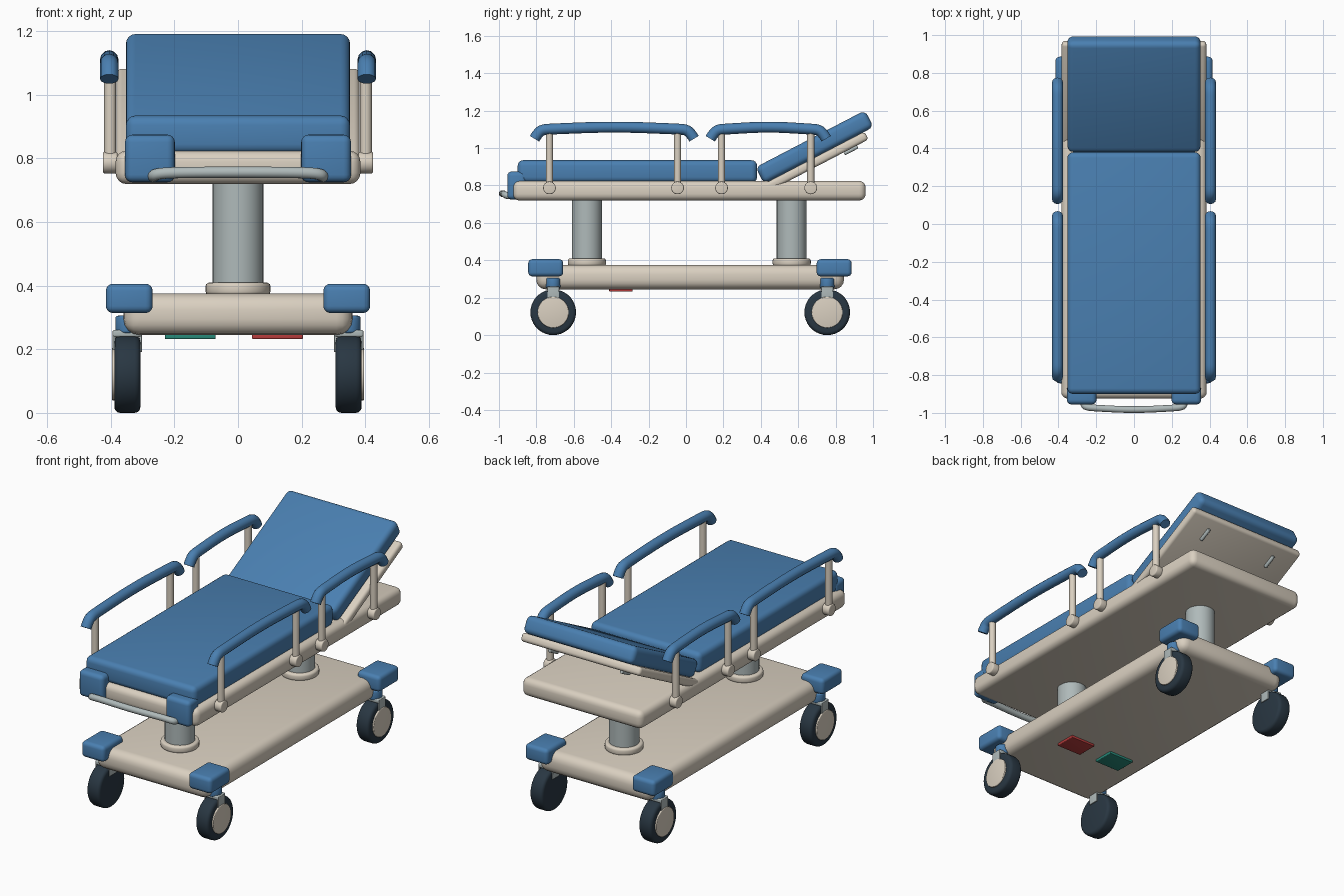
import bpy, bmesh, math
from mathutils import Matrix, Vector

if "Cube" in bpy.data.objects:
    bpy.data.objects.remove(bpy.data.objects["Cube"])


def material(name, rgb):
    m = bpy.data.materials.new(name)
    m.diffuse_color = (*rgb, 1)
    m.use_nodes = True
    m.node_tree.nodes["Principled BSDF"].inputs["Base Color"].default_value = m.diffuse_color
    return m


BLUE = material("padding blue", (0.068, 0.214, 0.440))
BEIGE = material("warm beige", (0.70, 0.63, 0.53))
GREY = material("metal grey", (0.43, 0.49, 0.49))
DARK = material("tyre dark", (0.022, 0.038, 0.055))
RED = material("pedal red", (0.47, 0.045, 0.045))
GREEN = material("pedal green", (0.02, 0.25, 0.19))


def smooth(ob, angle=35):
    bpy.ops.object.select_all(action='DESELECT')
    bpy.context.view_layer.objects.active = ob
    ob.select_set(True)
    bpy.ops.object.shade_smooth_by_angle(angle=math.radians(angle))


def finish(name, bm, mat):
    me = bpy.data.meshes.new(name)
    bm.to_mesh(me)
    bm.free()
    me.materials.append(mat)
    ob = bpy.data.objects.new(name, me)
    bpy.context.collection.objects.link(ob)
    smooth(ob)
    return ob


def box(name, center, size, mat, bevel=0.02, tilt=0.0):
    bm = bmesh.new()
    bmesh.ops.create_cube(bm, size=1)
    bmesh.ops.scale(bm, vec=size, verts=bm.verts)
    if bevel:
        bmesh.ops.bevel(bm, geom=bm.edges[:], offset=bevel, segments=4, profile=0.5, affect='EDGES')
    bm.transform(Matrix.Translation(center) @ Matrix.Rotation(tilt, 4, 'X'))
    return finish(name, bm, mat)


def cylinder(name, center, radius, depth, mat, axis='Z', bevel=0.0, tilt=0.0, sides=32):
    bm = bmesh.new()
    bmesh.ops.create_cone(bm, cap_ends=True, segments=sides, radius1=radius, radius2=radius, depth=depth)
    if bevel:
        rims = [e for e in bm.edges if any(len(f.verts) > 4 for f in e.link_faces)]
        bmesh.ops.bevel(bm, geom=rims, offset=bevel, segments=3, profile=0.5, affect='EDGES')
    rot = Matrix.Rotation(math.pi / 2, 4, 'Y') if axis == 'X' else Matrix.Rotation(tilt, 4, 'X')
    bm.transform(Matrix.Translation(center) @ rot)
    return finish(name, bm, mat)


def tube(name, points, radius, mat):
    cu = bpy.data.curves.new(name, 'CURVE')
    cu.dimensions = '3D'
    cu.bevel_depth = radius
    cu.bevel_resolution = 4
    cu.use_fill_caps = True
    sp = cu.splines.new('NURBS')
    sp.points.add(len(points) - 1)
    for p, co in zip(sp.points, points):
        p.co = (*co, 1)
    sp.order_u = 3
    sp.use_endpoint_u = True
    sp.resolution_u = 5
    cu.materials.append(mat)
    ob = bpy.data.objects.new(name, cu)
    bpy.context.collection.objects.link(ob)
    bpy.ops.object.select_all(action='DESELECT')
    bpy.context.view_layer.objects.active = ob
    ob.select_set(True)
    bpy.ops.object.convert(target='MESH')
    smooth(bpy.context.object, 50)


# Base with two lift columns
box("base", (0, 0.022, 0.31), (0.72, 1.645, 0.13), BEIGE, 0.05)
for end, y in (("foot", -0.53), ("head", 0.565)):
    cylinder(end + "_column", (0, y, 0.555), 0.08, 0.37, GREY)
    cylinder(end + "_column_collar", (0, y, 0.39), 0.102, 0.04, BEIGE, bevel=0.012)

# Brake pedals under the base
box("green_pedal", (-0.15, -0.348, 0.24), (0.16, 0.125, 0.016), GREEN, 0.004)
box("red_pedal", (0.124, -0.348, 0.24), (0.16, 0.125, 0.016), RED, 0.004)

# Deck and mattress
box("deck", (0, 0.018, 0.772), (0.77, 1.885, 0.105), BEIGE, 0.035)
box("mattress", (0, -0.26, 0.875), (0.705, 1.28, 0.12), BLUE, 0.03)

# Raised backrest on its panel
TILT = math.radians(27.5)
along = Vector((0, math.cos(TILT), math.sin(TILT)))
down = Vector((0, math.sin(TILT), -math.cos(TILT)))
back = Vector((0, 0.6875, 1.005))
box("back_mattress", back, (0.705, 0.66, 0.10), BLUE, 0.03, TILT)
box("back_panel", back + down * 0.073 - along * 0.035, (0.765, 0.62, 0.048), BEIGE, 0.018, TILT)

for side, s in (("left", -1), ("right", 1)):
    # Small grips under the back panel
    cylinder(side + "_back_grip", Vector((s * 0.23, 0, 0)) + back + down * 0.104 + along * 0.165,
             0.010, 0.08, GREY, tilt=TILT - math.pi / 2, bevel=0.003, sides=16)

    # Foot end bumper pads
    box(side + "_foot_pad", (s * 0.277, -0.905, 0.80), (0.157, 0.10, 0.15), BLUE, 0.024)

    # Side rails: arched grip, two posts, pivot discs
    for part, y0, y1, posts in (("front", -0.81, 0.043, (-0.73, -0.045)),
                                ("back", 0.13, 0.75, (0.19, 0.667))):
        x = s * 0.405
        m = (y0 + y1) / 2
        tube(f"{side}_{part}_rail",
             [(x, y0, 1.05), (x, y0 + 0.015, 1.075), (x, y0 + 0.04, 1.098), (x, y0 + 0.09, 1.102),
              (x, m, 1.115),
              (x, y1 - 0.09, 1.102), (x, y1 - 0.04, 1.098), (x, y1 - 0.015, 1.075), (x, y1, 1.05)],
             0.029, BLUE)
        for i, y in enumerate(posts):
            cylinder(f"{side}_{part}_rail_post_{i}", (s * 0.402, y, 0.935), 0.019, 0.31, BEIGE, sides=20)
            cylinder(f"{side}_{part}_rail_pivot_{i}", (s * 0.402, y, 0.787), 0.034, 0.046, BEIGE,
                     axis='X', bevel=0.006, sides=24)

    # Corner bumpers and casters
    for end, by, wy in (("front", -0.75, -0.71), ("back", 0.792, 0.755)):
        n = f"{side}_{end}_"
        x = s * 0.348
        box(n + "bumper", (s * 0.342, by, 0.36), (0.147, 0.187, 0.092), BLUE, 0.022)
        cylinder(n + "caster_cap", (x, wy, 0.278), 0.038, 0.055, BLUE, bevel=0.008, sides=24)
        box(n + "caster_fork_top", (x, wy, 0.25), (0.092, 0.066, 0.022), GREY, 0.006)
        for k in (-1, 1):
            box(f"{n}caster_fork_plate_{k + 1}", (x + k * 0.042, wy, 0.225),
                (0.008, 0.062, 0.068), GREY, 0.002)
        cylinder(n + "tyre", (x, wy, 0.122), 0.122, 0.082, DARK, axis='X', bevel=0.018, sides=36)
        cylinder(n + "wheel_hub", (s * 0.386, wy, 0.122), 0.083, 0.022, BEIGE, axis='X',
                 bevel=0.004, sides=32)

# Foot end push handle
half = [(0.272, -0.90, 0.742), (0.268, -0.955, 0.744), (0.255, -0.970, 0.752), (0.20, -0.975, 0.756)]
tube("push_handle", [(-x, y, z) for x, y, z in half] + [(0, -0.985, 0.757)] + half[::-1], 0.018, GREY)
